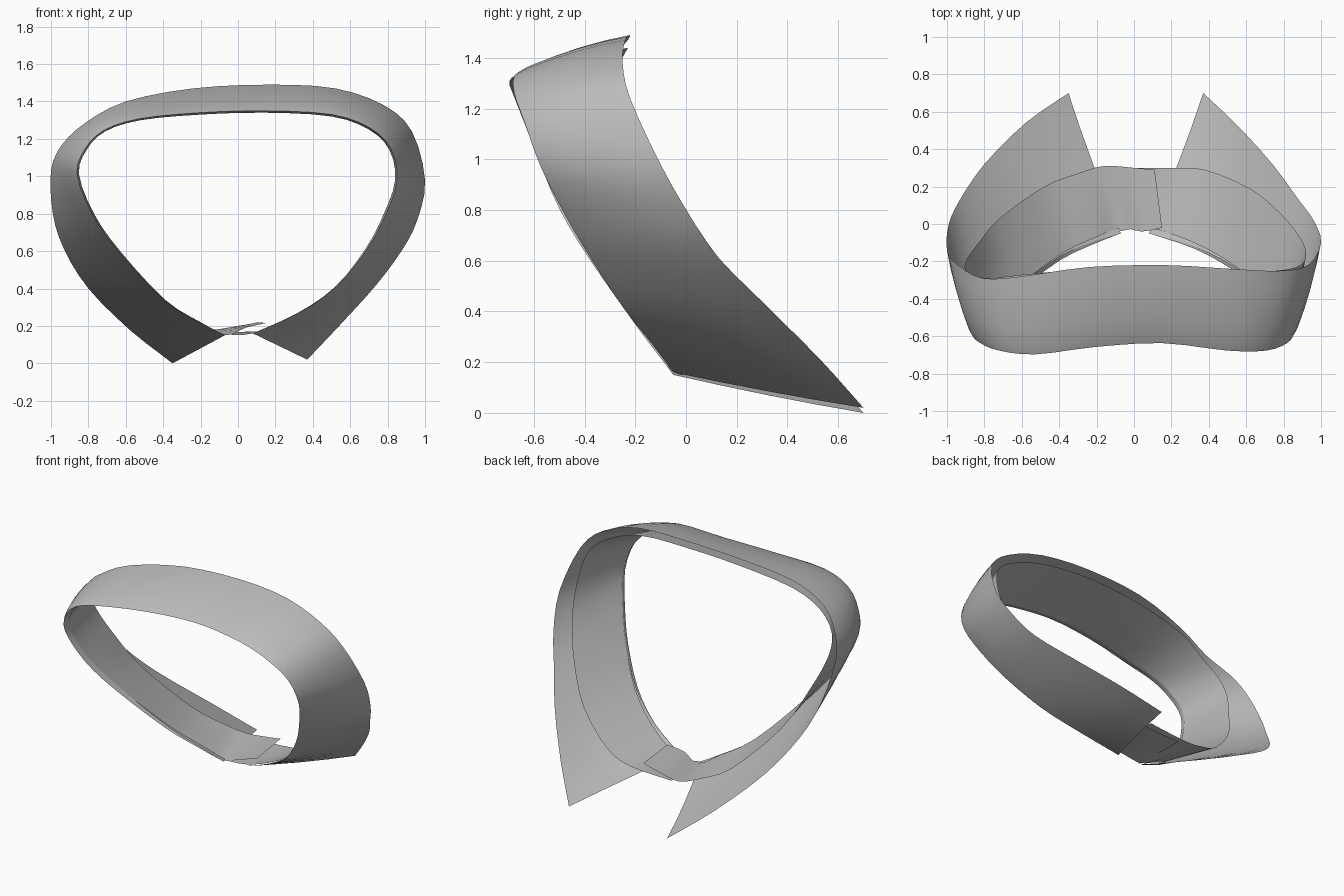
import bpy, bmesh
from mathutils import Vector

default_cube = bpy.data.objects.get("Cube")
if default_cube:
    bpy.data.objects.remove(default_cube, do_unlink=True)


def make_material(name, colour):
    material = bpy.data.materials.new(name)
    material.use_nodes = True
    material.diffuse_color = colour
    material.node_tree.nodes["Principled BSDF"].inputs["Base Color"].default_value = colour
    return material


def smooth_path(points, steps=3):
    """Catmull-Rom path through the given points."""
    pts = [Vector(p) for p in points]
    pts = [2 * pts[0] - pts[1]] + pts + [2 * pts[-1] - pts[-2]]
    path = []
    for a, b, c, d in zip(pts, pts[1:], pts[2:], pts[3:]):
        for i in range(steps):
            t = i / steps
            path.append(b + (c - a) * t / 2
                        + (2 * a - 5 * b + 4 * c - d) * t * t / 2
                        + (3 * b - a - 3 * c + d) * t ** 3 / 2)
    return path + [pts[-2]]


def loft(name, sections, material):
    """Skin a strip of cloth through a row of cross-sections."""
    bm = bmesh.new()
    rows = [[bm.verts.new(p) for p in section] for section in sections]
    for row, following in zip(rows, rows[1:]):
        for i in range(len(row) - 1):
            bm.faces.new((row[i], row[i + 1], following[i + 1], following[i]))
    mesh = bpy.data.meshes.new(name)
    bm.to_mesh(mesh)
    bm.free()
    mesh.materials.append(material)
    obj = bpy.data.objects.new(name, mesh)
    bpy.context.collection.objects.link(obj)
    bpy.ops.object.select_all(action="DESELECT")
    obj.select_set(True)
    bpy.context.view_layer.objects.active = obj
    bpy.ops.object.shade_smooth_by_angle()
    return obj


cloth = make_material("grey cloth", (0.5, 0.5, 0.5, 1))

# Fold line where the leaf turns over the stand
fold = [(-.07, -.05, .15), (-.2, -.1, .22), (-.39, -.19, .34), (-.63, -.37, .6),
        (-.77, -.49, .8), (-.85, -.58, 1.01), (-.81, -.63, 1.14), (-.71, -.67, 1.24),
        (-.52, -.69, 1.3), (-.2, -.65, 1.33), (.15, -.63, 1.34), (.5, -.67, 1.32),
        (.7, -.67, 1.25), (.81, -.63, 1.14), (.84, -.57, .98), (.78, -.48, .8),
        (.68, -.37, .61), (.52, -.24, .41), (.32, -.13, .27), (.08, -.05, .16)]

# Free edge of the leaf, from one collar point to the other
leaf_edge = [(-.35, .7, 0), (-.58, .54, .18), (-.8, .32, .4), (-.93, .13, .61),
             (-.99, 0, .8), (-1, -.14, 1.03), (-.94, -.22, 1.17), (-.81, -.29, 1.29),
             (-.6, -.28, 1.4), (-.24, -.23, 1.47), (.17, -.22, 1.49), (.52, -.24, 1.47),
             (.78, -.25, 1.38), (.93, -.22, 1.24), (1, -.1, .98), (.96, .02, .77),
             (.88, .13, .61), (.74, .32, .42), (.55, .53, .21), (.37, .7, .02)]

# Free edge of the stand, which sits inside the leaf
stand_edge = [(-.16, .31, .18), (-.3, .27, .22), (-.48, .2, .31), (-.72, .03, .57),
              (-.83, -.1, .8), (-.9, -.2, 1), (-.89, -.26, 1.14), (-.78, -.29, 1.26),
              (-.59, -.27, 1.36), (-.22, -.24, 1.42), (.15, -.23, 1.44), (.5, -.25, 1.42),
              (.76, -.25, 1.33), (.89, -.22, 1.2), (.92, -.15, .98), (.88, -.06, .8),
              (.78, .06, .62), (.62, .19, .42), (.38, .29, .25), (.2, .3, .18)]

# Leaf: a rounded roll at the fold, then a nearly flat fall
back = Vector((0, 1, 0))
fold_path, leaf_path = smooth_path(fold), smooth_path(leaf_edge)
leaf_sections = []
for i, (f, e) in enumerate(zip(fold_path, leaf_path)):
    t = i / (len(fold_path) - 1)
    roll = min(1, 6 * t, 6 * (1 - t)) * 0.035
    out = Vector((e.x - f.x, 0, e.z - f.z)).normalized()
    shoulder = f + roll * (out + back)
    fall = [shoulder.lerp(e, k / 4) + out * 0.012 * k * (4 - k) / 4 for k in range(5)]
    leaf_sections.append([f + roll * back, f + roll * (0.3 * out - 0.2 * back)] + fall)
loft("collar_leaf", leaf_sections, cloth)

# Stand: the inner band, with overlapping tabs across the opening
tab_fold = [(.15, -.02, .215), (.04, -.04, .19)]
tab_edge = [(.11, .29, .22), (0, .3, .2)]
inner = [Vector(p) + 0.03 * back for p in fold]
stand_fold = smooth_path(tab_fold + inner + [(-.08, -.04, .155)])
stand_free = smooth_path(tab_edge + stand_edge + [(-.1, .3, .165)])
stand_sections = [[f.lerp(e, k / 3) for k in range(4)]
                  for f, e in zip(stand_fold, stand_free)]
loft("collar_stand", stand_sections, cloth)
